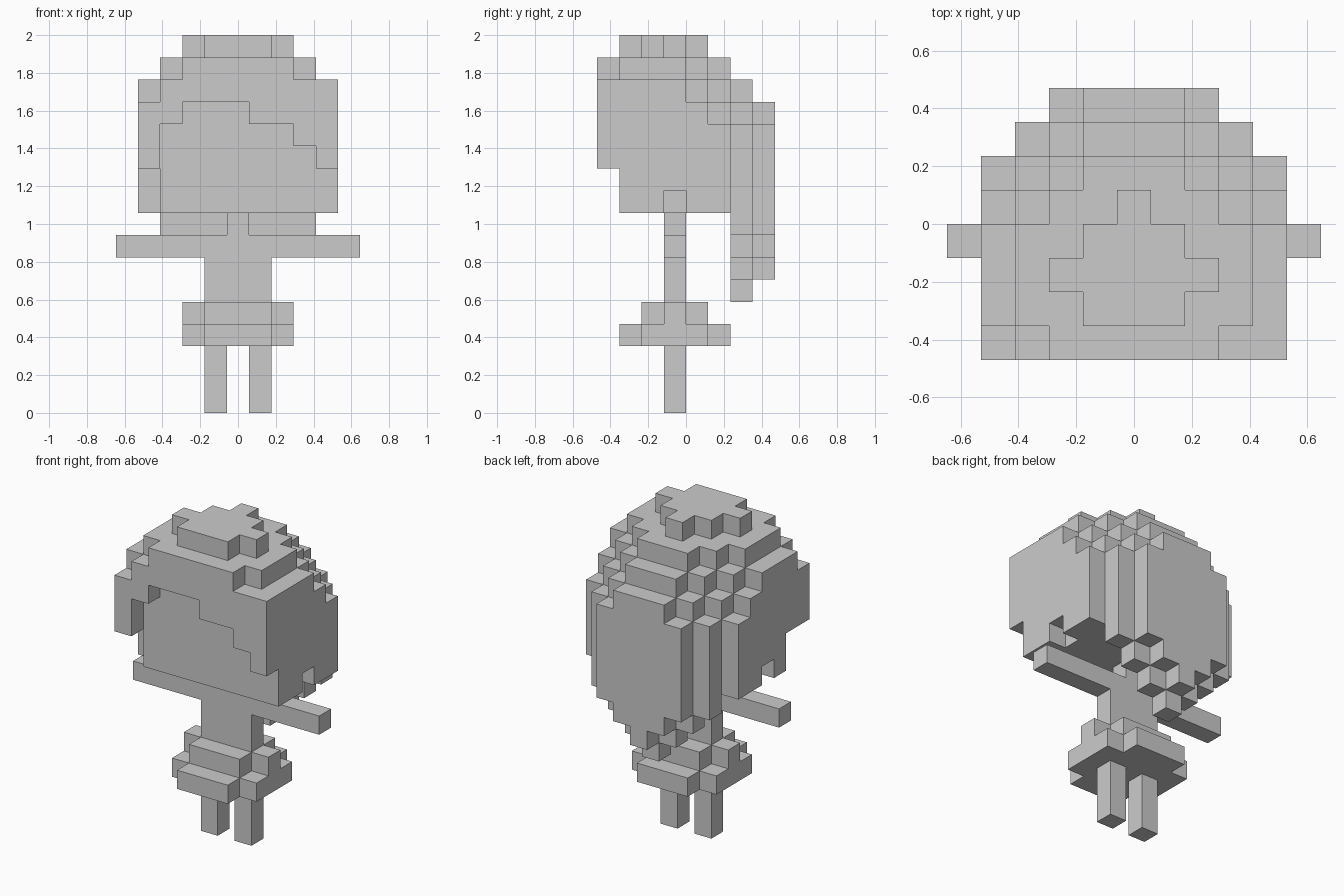
import bpy
import bmesh
import math
from mathutils import Vector

if "Cube" in bpy.data.objects:
    bpy.data.objects.remove(bpy.data.objects["Cube"])

U = 2 / 17  # edge of one cube

grey = bpy.data.materials.new("plain grey")
grey.diffuse_color = (0.6, 0.6, 0.6, 1)
grey.use_nodes = True
grey.node_tree.nodes["Principled BSDF"].inputs["Base Color"].default_value = grey.diffuse_color


def block(i0, i1, j0, j1, k0, k1):
    """Cells of a box, with inclusive ends: i across, j front to back, k up."""
    return {(i, j, k) for i in range(i0, i1 + 1)
            for j in range(j0, j1 + 1) for k in range(k0, k1 + 1)}


parts = {}

# legs
parts["left_leg"] = block(-1, -1, 3, 3, 0, 2)
parts["right_leg"] = block(1, 1, 3, 3, 0, 2)

# skirt: two tiers with cut corners
parts["skirt"] = (block(-1, 1, 1, 5, 3, 3) | block(-2, 2, 2, 4, 3, 3)
                  | block(-1, 1, 2, 4, 4, 4) | block(-2, 2, 3, 3, 4, 4))

# body
parts["torso"] = block(-1, 1, 3, 3, 5, 6)
parts["arms"] = block(-5, 5, 3, 3, 7, 7)
parts["neck"] = block(0, 0, 3, 3, 8, 8)

# head with stepped rear top, ear notches and one side swept open
head = set()
for i in range(-4, 5):
    for j in range(1, 6):
        a = abs(i)
        top = min(14 if a == 4 else 15, 20 - j - max(0, a - 1))
        head |= block(i, i, j, j, 9, top)
head -= {(-4, 3, 9), (4, 3, 9)} | block(-4, -4, 1, 1, 9, 10)
parts["head"] = head

# crown tuft
parts["crown"] = (block(-1, 1, 1, 3, 16, 16) | block(-2, 2, 2, 2, 16, 16)
                  | {(0, 4, 16)})

# fringe: lowest and highest cube of each lock, from left to right
fringe = set()
spans = [(11, 13), (13, 14), (14, 15), (14, 15), (14, 15),
         (13, 15), (13, 15), (12, 14), (11, 14)]
for i, (low, high) in zip(range(-4, 5), spans):
    fringe |= block(i, i, 0, 0, low, high)
parts["fringe"] = fringe

# back hair tapering to a point
back_hair = set()
for j, half in ((6, 3), (7, 2)):
    for i in range(-half, half + 1):
        a = abs(i)
        back_hair |= block(i, i, j, j, j - 1 + a, 20 - j - max(0, a - 1))
parts["back_hair"] = back_hair

filled = set().union(*parts.values())


def build(name, cells):
    """Skin the cells, leaving out faces hidden between cubes."""
    bm = bmesh.new()
    for cell in cells:
        centre = Vector((cell[0], cell[1] - 3.5, cell[2] + 0.5)) * U
        for axis in range(3):
            for sign in (-1, 1):
                near = list(cell)
                near[axis] += sign
                if tuple(near) in filled:
                    continue
                n, u = Vector(), Vector()
                n[axis] = sign
                u[(axis + 1) % 3] = 1
                v = n.cross(u)
                bm.faces.new([bm.verts.new(centre + (n + u * s + v * t) * U / 2)
                              for s, t in ((-1, -1), (1, -1), (1, 1), (-1, 1))])
    bmesh.ops.remove_doubles(bm, verts=bm.verts, dist=0.001)
    bmesh.ops.dissolve_limit(bm, angle_limit=math.radians(1),
                             verts=bm.verts, edges=bm.edges)
    mesh = bpy.data.meshes.new(name)
    bm.to_mesh(mesh)
    bm.free()
    mesh.materials.append(grey)
    bpy.context.collection.objects.link(bpy.data.objects.new(name, mesh))


for name, cells in parts.items():
    build(name, cells)
